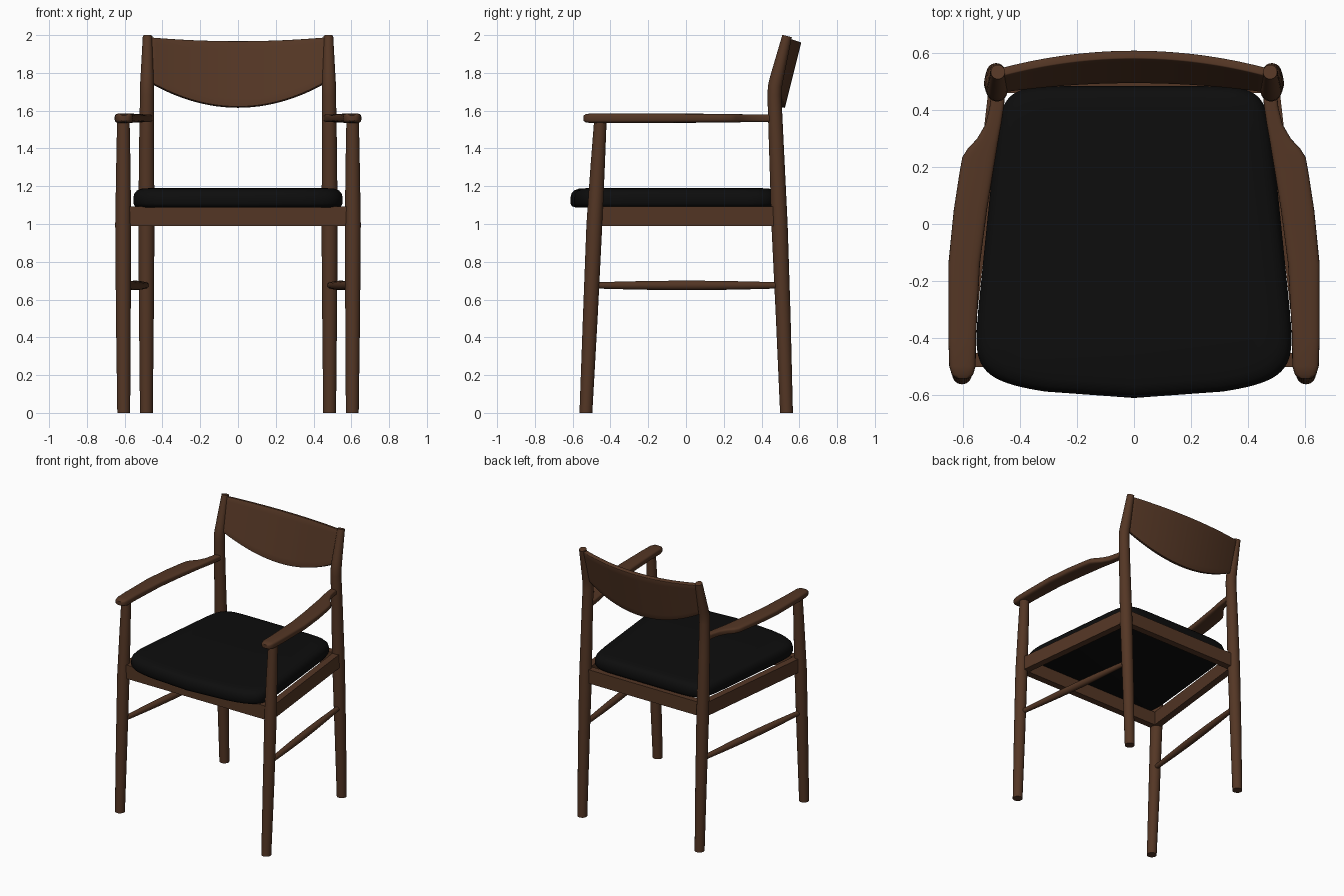
import bpy, bmesh, math
from mathutils import Vector

if "Cube" in bpy.data.objects:
    bpy.data.objects.remove(bpy.data.objects["Cube"])


def material(name, rgb):
    m = bpy.data.materials.new(name)
    m.diffuse_color = (*rgb, 1)
    m.use_nodes = True
    m.node_tree.nodes["Principled BSDF"].inputs["Base Color"].default_value = m.diffuse_color
    return m


WOOD = material("walnut wood", (0.088, 0.037, 0.018))
BLACK = material("black leather", (0.004, 0.004, 0.004))


def finish(name, bm, mat, mirror=False, angle=40):
    bmesh.ops.recalc_face_normals(bm, faces=bm.faces)
    me = bpy.data.meshes.new(name)
    bm.to_mesh(me)
    bm.free()
    ob = bpy.data.objects.new(name, me)
    bpy.context.collection.objects.link(ob)
    me.materials.append(mat)
    bpy.ops.object.select_all(action='DESELECT')
    ob.select_set(True)
    bpy.context.view_layer.objects.active = ob
    bpy.ops.object.shade_smooth_by_angle(angle=math.radians(angle))
    if mirror:
        ob.modifiers.new("mirror", 'MIRROR')
    return ob


def loft(name, rings, mat, mirror=False, angle=40):
    """Skin a list of closed rings and cap both ends."""
    bm = bmesh.new()
    vs = [[bm.verts.new(p) for p in r] for r in rings]
    n = len(vs[0])
    for a, b in zip(vs, vs[1:]):
        for i in range(n):
            j = (i + 1) % n
            bm.faces.new((a[i], a[j], b[j], b[i]))
    bm.faces.new(vs[0])
    bm.faces.new(vs[-1])
    return finish(name, bm, mat, mirror, angle)


def super_circle(n, power):
    """Unit circle (power 2) or rounded square (higher power)."""
    pts = []
    for i in range(n):
        a = 2 * math.pi * i / n
        c, s = math.cos(a), math.sin(a)
        pts.append((math.copysign(abs(c) ** (2 / power), c),
                    math.copysign(abs(s) ** (2 / power), s)))
    return pts


CIRCLE = super_circle(24, 2)


def leg(name, stations):
    rings = [[(x + r * c, y + r * s, z + tilt * s * r) for c, s in CIRCLE]
             for x, y, z, r, tilt in stations]
    loft(name, rings, WOOD, True)


def beam(name, p, q, width, z0, z1, mirror=False):
    p, q = Vector(p), Vector(q)
    d = (q - p).normalized()
    side = Vector((-d.y, d.x)) * width / 2
    rings = []
    for e in (p, q):
        a, b = e - side, e + side
        rings.append([(a.x, a.y, z0), (b.x, b.y, z0), (b.x, b.y, z1), (a.x, a.y, z1)])
    loft(name, rings, WOOD, mirror)


# Legs: tapered, the back pair bends backward above the arms
leg("front_legs", [(.605, -.53, 0, .034, 0), (.607, -.507, .5, .039, 0),
                   (.608, -.485, 1, .042, 0), (.607, -.468, 1.3, .038, 0),
                   (.607, -.453, 1.555, .033, 0)])
leg("back_legs", [(.485, .532, 0, .034, 0), (.485, .515, .5, .039, 0),
                  (.485, .495, 1, .043, 0), (.484, .477, 1.45, .039, 0),
                  (.482, .468, 1.68, .037, 0), (.482, .471, 1.73, .037, -.1),
                  (.481, .482, 1.78, .035, -.2), (.479, .535, 1.995, .025, -.25)])

# Seat frame
beam("side_rails", (.595, -.475), (.485, .49), .05, .99, 1.092, True)
beam("front_rail", (-.6, -.478), (.6, -.478), .05, .99, 1.092)
beam("back_rail", (-.48, .485), (.48, .485), .05, .99, 1.092)

# Side stretchers: spindles, thicker in the middle
a, b = Vector((.603, -.50, .675)), Vector((.485, .508, .675))
rings = []
for i in range(13):
    t = i / 12
    c = a.lerp(b, t)
    r = .016 + .009 * math.sin(math.pi * t)
    rings.append([(c.x + r * u, c.y, c.z + r * v) for u, v in CIRCLE])
loft("side_stretchers", rings, WOOD, True)

# Armrests: y, inner x, outer x, half thickness
stations = [(-.543, .582, .624, .014), (-.53, .566, .641, .022), (-.50, .557, .650, .026),
            (-.40, .556, .653, .026), (-.14, .542, .653, .025), (.05, .517, .634, .024),
            (.18, .496, .614, .023), (.235, .487, .604, .022), (.265, .482, .585, .022),
            (.30, .476, .552, .021), (.35, .467, .523, .021), (.41, .458, .508, .021),
            (.47, .452, .502, .020)]
section = super_circle(32, 3.6)
rings = [[((xi + xo) / 2 + (xo - xi) / 2 * u, y, 1.56 + h * v) for u, v in section]
         for y, xi, xo, h in stations]
loft("armrests", rings, WOOD, True, 50)

# Seat cushion: tapered outline with bowed front, stacked in rounded layers
rim = super_circle(96, 9)


def seat_ring(inset, z):
    ring = []
    for u, v in rim:
        t = (v + 1) / 2
        half = .572 + (.468 - .572) * t
        front = -.612 + .075 * u * u
        y = front + (.485 - front) * t
        ring.append((u * (half - inset), -.06 + (y + .06) * (1 - inset / .55), z))
    return ring


layers = [(.025, 1.088), (.008, 1.094), (0, 1.11), (0, 1.14), (.006, 1.162),
          (.02, 1.178), (.045, 1.187), (.09, 1.19)]
loft("seat_cushion", [seat_ring(i, z) for i, z in layers], BLACK, angle=60)

# Backrest: bowed, leaning panel with an arched lower edge
bm = bmesh.new()
N, M = 32, 8
grid = []
for i in range(N + 1):
    u = -1 + 2 * i / N
    low, high = 1.618 + .132 * u * u, 1.965 + .02 * u * u
    col = []
    for j in range(M + 1):
        z = low + (high - low) * j / M
        col.append(bm.verts.new((.465 * u, .596 - .066 * u * u + .25 * (z - 1.965), z)))
    grid.append(col)
for i in range(N):
    for j in range(M):
        bm.faces.new((grid[i][j], grid[i + 1][j], grid[i + 1][j + 1], grid[i][j + 1]))
back = finish("backrest", bm, WOOD)
sol = back.modifiers.new("thickness", 'SOLIDIFY')
sol.thickness = .03
sol.offset = 0
bev = back.modifiers.new("soft_edges", 'BEVEL')
bev.width = .004
bev.segments = 2
